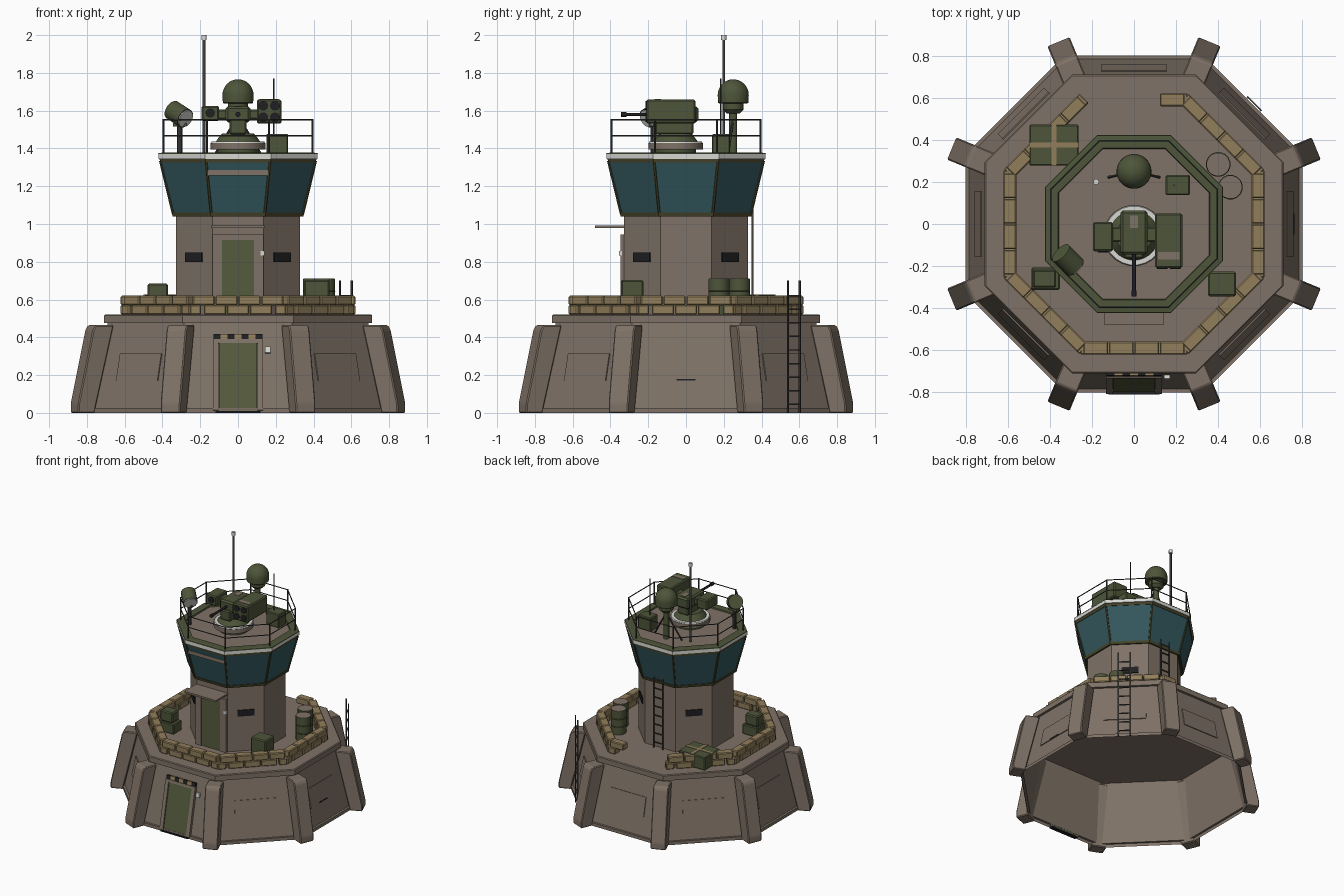
import bpy, bmesh, math
from mathutils import Matrix, Vector

if "Cube" in bpy.data.objects:
    bpy.data.objects.remove(bpy.data.objects["Cube"])

def material(name, r, g, b):
    m = bpy.data.materials.new(name)
    m.diffuse_color = (r, g, b, 1)
    m.use_nodes = True
    m.node_tree.nodes["Principled BSDF"].inputs["Base Color"].default_value = m.diffuse_color
    return m

TAUPE = material("taupe concrete", 0.215, 0.17, 0.135)
GREEN = material("olive green", 0.075, 0.091, 0.041)
DOOR = material("door green", 0.09, 0.105, 0.048)
GLASS = material("teal glass", 0.033, 0.097, 0.113)
TAN = material("sandbag tan", 0.285, 0.21, 0.105)
DARK = material("near black", 0.014, 0.014, 0.016)
METAL = material("dark metal", 0.05, 0.05, 0.048)
WHITE = material("off white", 0.68, 0.68, 0.65)
FRAME = material("window frame olive", 0.06, 0.055, 0.022)
C8 = math.cos(math.pi / 8)

def finish(name, bm, mat, mtx=None, smooth=False):
    bmesh.ops.recalc_face_normals(bm, faces=bm.faces)
    me = bpy.data.meshes.new(name)
    bm.to_mesh(me)
    bm.free()
    ob = bpy.data.objects.new(name, me)
    bpy.context.collection.objects.link(ob)
    me.materials.append(mat)
    if mtx:
        ob.matrix_world = mtx
    if smooth:
        bpy.ops.object.select_all(action='DESELECT')
        ob.select_set(True)
        bpy.context.view_layer.objects.active = ob
        bpy.ops.object.shade_smooth_by_angle(angle=math.radians(35))
    return ob

def box(name, mat, c, s, mtx=None, bevel=0):
    bm = bmesh.new()
    bmesh.ops.create_cube(bm, size=1, matrix=Matrix.Translation(c) @ Matrix.Diagonal((*s, 1)))
    if bevel:
        bmesh.ops.bevel(bm, geom=bm.edges[:], offset=bevel, segments=1, affect='EDGES')
    return finish(name, bm, mat, mtx)

def lathe(name, mat, prof, n=8, mtx=None, caps=(True, True), closed=False):
    """Turn (radius, z) points; with n == 8 the radius is the distance to the flat side."""
    bm = bmesh.new()
    k = 1 / C8 if n == 8 else 1
    rings = [[bm.verts.new((r * k * math.cos((i + .5) * math.tau / n),
                            r * k * math.sin((i + .5) * math.tau / n), z)) for i in range(n)] for r, z in prof]
    pairs = list(zip(rings, rings[1:])) + ([(rings[-1], rings[0])] if closed else [])
    for a, b in pairs:
        for i in range(n):
            j = (i + 1) % n
            bm.faces.new((a[i], a[j], b[j], b[i]))
    if not closed:
        for ring, cap in zip((rings[0], rings[-1]), caps):
            if cap:
                bm.faces.new(ring)
    return finish(name, bm, mat, mtx, smooth=n > 8)

def bar(name, mat, p, q, r, n=6):
    p, q = Vector(p), Vector(q)
    d = q - p
    m = Matrix.Translation(p) @ d.to_track_quat('Z', 'Y').to_matrix().to_4x4()
    return lathe(name, mat, [(r, 0), (r, d.length)], n, m)

def side(deg):
    """Frame whose -y looks out along the given direction."""
    return Matrix.Rotation(math.radians(deg + 90), 4, 'Z')

def at(x, y, z):
    return Matrix.Translation((x, y, z))

def corner(a, i, z):
    t = (i + .5) * math.pi / 4
    return Vector((a / C8 * math.cos(t), a / C8 * math.sin(t), z))

# Hollow sloped base, deck slab and shaft
lathe("base_wall", TAUPE, [(.80, 0), (.80, .025), (.783, .025), (.69, .475)], caps=(False, False))
lathe("deck_slab", TAUPE, [(.71, .475), (.71, .515), (.704, .521)])
lathe("tower_shaft", TAUPE, [(.328, .52), (.328, 1.05)])

# Corner buttresses, seated on the wall corners
for i in range(8):
    bm = bmesh.new()
    prof = [(.845, 0), (.937, 0), (.937, .05), (.853, .44), (.838, .464), (.735, .464)]
    f = bm.faces.new([bm.verts.new((-.057, -r, z)) for r, z in prof])
    ext = bmesh.ops.extrude_face_region(bm, geom=[f])
    bmesh.ops.translate(bm, vec=(.114, 0, 0), verts=[v for v in ext["geom"] if isinstance(v, bmesh.types.BMVert)])
    bmesh.ops.bevel(bm, geom=bm.edges[:], offset=.006, segments=1, affect='EDGES')
    finish("buttress", bm, TAUPE, side(22.5 + 45 * i))

# Sloped wall frame: local z runs up the slope, -y points outwards
def slope(deg):
    return side(deg) @ at(0, -.783, .025) @ Matrix.Rotation(-math.atan2(.093, .45), 4, 'X')

for i in range(8):
    if i != 6:
        box("wall_panel", TAUPE, (0, -.003, .22), (.31, .006, .148), slope(45 * i))
box("panel_slot", DARK, (0, -.007, .152), (.10, .004, .008), slope(0))

# Lower door with hazard bar
F = slope(270)
box("lower_door", DOOR, (0, -.008, .168), (.20, .014, .36), F)
for s in (-1, 1):
    box("lower_door_jamb", TAUPE, (s * .117, -.012, .175), (.03, .022, .38), F)
box("lower_door_lintel", TAUPE, (0, -.012, .358), (.264, .022, .02), F)
for i in range(7):
    box("hazard_stripe", DARK if i % 2 == 0 else TAN, ((i - 3) * .037, -.009, .382), (.037, .016, .03), F)
box("lower_keypad", WHITE, (.157, -.01, .313), (.028, .018, .034), F)
box("lower_step", DARK, (0, -.795, .005), (.24, .03, .01))

# Upper door, canopy and shaft slits
box("upper_door", DOOR, (0, -.333, .715), (.17, .02, .40))
for s in (-1, 1):
    box("upper_door_jamb", TAUPE, (s * .11, -.333, .732), (.05, .03, .425))
box("upper_door_lintel", TAUPE, (0, -.333, .93), (.27, .03, .03))
box("door_canopy", TAUPE, (0, -.403, .985), (.28, .155, .014))
box("upper_keypad", WHITE, (.13, -.347, .845), (.02, .016, .026))
for d in (45, 135, 225, 315):
    box("shaft_slit", DARK, (0, -.329, .825), (.125, .012, .05), side(d))

# Sandbag wall, open at the back
for i in range(8):
    for k in range(9):
        u = (k - 4) * .0605
        upper = k % 2 == 1
        ln = .117
        if k in (0, 8):
            ln, u = .06, u * .93
        if i == 2 and u > -.15:
            continue
        box("sandbag", TAN, (u, -.59, .595 if upper else .546), (ln, .062, .051), side(45 * i), .006)

# Ladders
def ladder(name, mtx, z0, z1, w):
    for s in (-1, 1):
        box(name + "_rail", METAL, (s * w / 2, 0, (z0 + z1) / 2), (.009, .009, z1 - z0), mtx)
    for i in range(int((z1 - z0) / .072)):
        box(name + "_rung", METAL, (0, 0, z0 + .045 + i * .072), (w, .007, .007), mtx)

ladder("base_ladder", side(45) @ at(0, -.808, 0), 0, .70, .088)
ladder("shaft_ladder", side(90) @ at(0, -.352, 0), .52, 1.34, .08)

# Crates and barrels on the deck
box("strapped_crate", GREEN, (-.38, .375, .572), (.235, .195, .104), None, .006)
box("crate_strap", TAN, (-.38, .375, .573), (.022, .199, .108))
box("crate_strap", TAN, (-.38, .375, .573), (.239, .022, .108))
box("left_lower_box", GREEN, (-.42, -.26, .56), (.135, .105, .08), None, .006)
box("left_upper_box", GREEN, (-.425, -.26, .642), (.11, .085, .084), None, .008)
box("right_box", GREEN, (.418, -.285, .612), (.135, .118, .185), None, .008)
for x, y in ((.40, .283), (.458, .175)):
    m = at(x, y, .52)
    lathe("barrel", GREEN, [(.056, 0), (.056, .06), (.059, .063), (.056, .066), (.056, .122),
                            (.059, .125), (.056, .128), (.056, .188)], 16, m)
    lathe("barrel_lid", TAUPE, [(.055, .187), (.055, .191)], 16, m)

# Glazed cab
lathe("cab_glass", GLASS, [(.342, 1.05), (.412, 1.335)])
lathe("cab_sill", FRAME, [(.335, 1.04), (.346, 1.04), (.350, 1.06), (.335, 1.06)], closed=True)
lathe("cab_head", FRAME, [(.38, 1.325), (.413, 1.325), (.415, 1.347), (.38, 1.347)], closed=True)
for i in range(8):
    bar("cab_mullion", FRAME, corner(.342, i, 1.05), corner(.411, i, 1.335), .008)
box("cab_front_strip", TAUPE, (0, -.399, 1.272), (.315, .008, .028))
lathe("roof_white_band", WHITE, [(.37, 1.345), (.422, 1.345), (.422, 1.371), (.37, 1.371)], closed=True)
lathe("roof_green_rim", GREEN, [(.423, 1.370), (.421, 1.375), (.40, 1.378), (.36, 1.378), (.355, 1.36), (.40, 1.36)],
      closed=True)
lathe("roof_floor", TAUPE, [(.37, 1.345), (.37, 1.368)])

# Roof railing
for i in range(8):
    bar("rail_post", METAL, corner(.395, i, 1.37), corner(.395, i, 1.556), .0055)
    for z in (1.466, 1.553):
        bar("rail_bar", METAL, corner(.395, i, z), corner(.395, i + 1, z), .004)

# Gun turret
T = at(0, -.055, 0)
lathe("turret_foot", GREEN, [(.11, 1.365), (.11, 1.40)], 24, T)
lathe("turret_ring", TAUPE, [(.146, 1.395), (.146, 1.43)], 24, T)
lathe("turret_white_ring", WHITE, [(.144, 1.429), (.14, 1.437)], 24, T)
lathe("turret_cone", GREEN, [(.118, 1.436), (.105, 1.455), (.085, 1.48)], 24, T)
box("turret_neck", GREEN, (0, -.062, 1.515), (.09, .205, .08), None, .008)
box("turret_head", GREEN, (0, -.04, 1.58), (.13, .21, .085), None, .012)
box("turret_top_plate", TAUPE, (0, .01, 1.622), (.04, .06, .006))
box("turret_arm", GREEN, (.0, -.05, 1.58), (.24, .07, .05), None, .006)
box("right_launcher", GREEN, (.165, -.08, 1.595), (.13, .26, .128), None, .008)
box("launcher_plate", TAUPE, (.165, -.15, 1.659), (.10, .035, .006))
for x in (.134, .196):
    for z in (1.565, 1.626):
        bar("launcher_tube", DARK, (x, -.2, z), (x, -.214, z), .026, 16)
box("left_sensor", GREEN, (-.147, -.06, 1.585), (.095, .14, .08), None, .008)
bar("sensor_lens", DARK, (-.147, -.12, 1.588), (-.147, -.136, 1.588), .025, 16)
bar("gun_barrel", DARK, (0, -.14, 1.58), (0, -.32, 1.58), .009, 12)
bar("gun_muzzle", DARK, (0, -.315, 1.58), (0, -.345, 1.58), .013, 12)

# Radome on a braced mast
R = at(0, .25, 0)
lathe("radome_mast", GREEN, [(.022, 1.365), (.022, 1.6)], 12, R)
lathe("radome_collar", GREEN, [(.035, 1.585), (.055, 1.605), (.055, 1.645)], 16, R)
dome = [(.074, 1.637), (.081, 1.642)]
dome += [(.083 * math.cos(a), 1.683 + .083 * math.sin(a)) for a in [i * math.pi / 16 for i in range(8)]]
lathe("radome", GREEN, dome + [(.003, 1.766)], 24, R)
for s in (-1, 1):
    bar("radome_strut", METAL, (s * .12, .222, 1.37), (0, .25, 1.57), .007)

# Antennas and equipment box
bar("tall_antenna", METAL, (-.18, .2, 1.365), (-.18, .2, 1.98), .008, 12)
bar("antenna_cap", WHITE, (-.18, .2, 1.973), (-.18, .2, 2.0), .014, 12)
box("equipment_box", GREEN, (.208, .185, 1.422), (.115, .095, .11), None, .006)
bar("short_antenna", METAL, (.19, .185, 1.47), (.19, .185, 1.77), .004)

# Searchlight
P = Vector((-.312, -.172, 1.58))
D = Vector((.62, -.62, -.4)).normalized()
bar("searchlight_post", METAL, (-.308, -.172, 1.365), (-.308, -.172, 1.54), .015, 10)
box("searchlight_yoke", GREEN, (-.308, -.172, 1.525), (.07, .05, .02))
bar("searchlight_drum", GREEN, P - D * .055, P + D * .05, .054, 16)
bar("searchlight_lens", WHITE, P + D * .049, P + D * .056, .049, 16)
